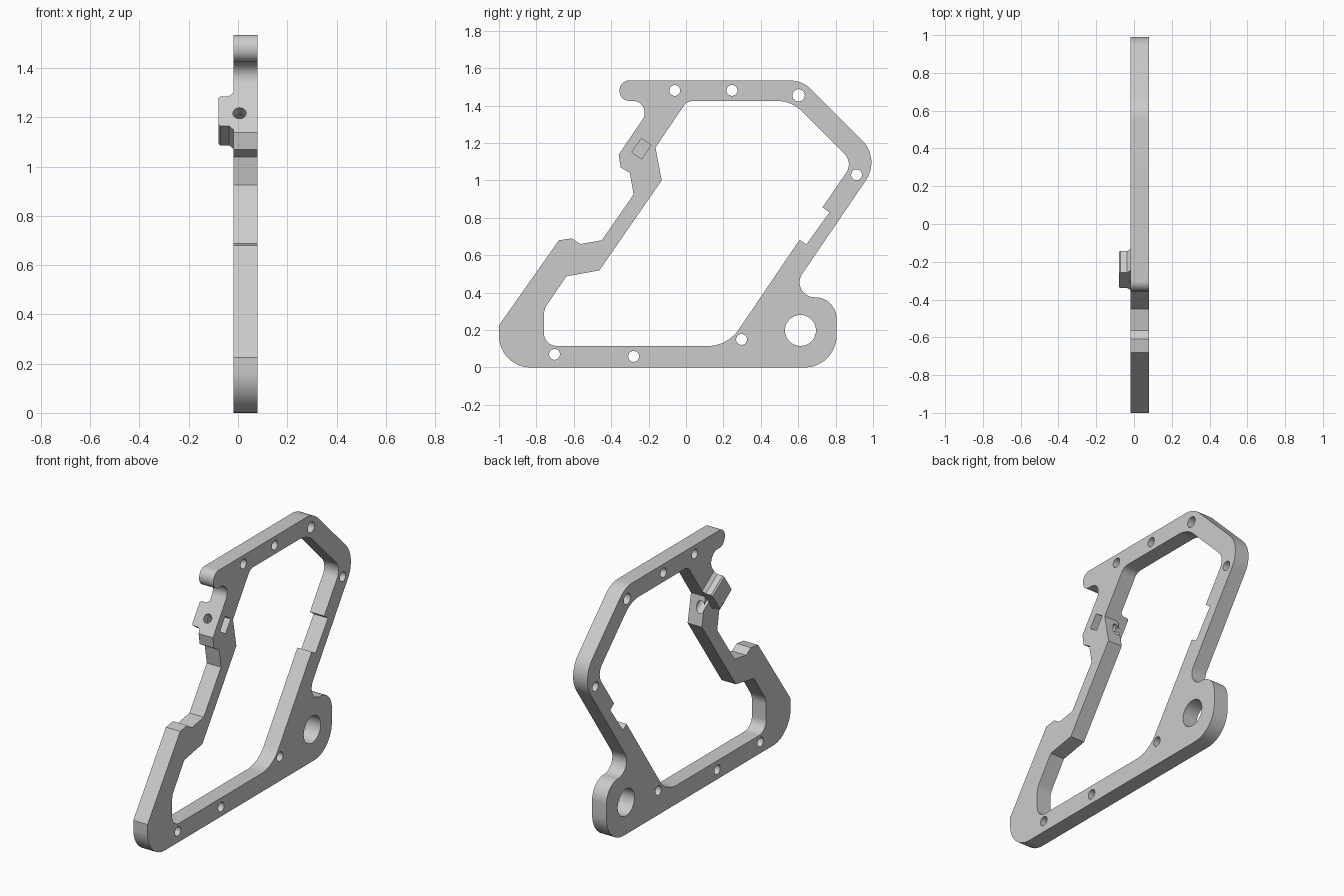
import bpy, bmesh, math
from mathutils import Vector, Matrix

cube = bpy.data.objects.get("Cube")
if cube:
    bpy.data.objects.remove(cube, do_unlink=True)

grey = bpy.data.materials.new("plain grey")
grey.use_nodes = True
grey.diffuse_color = (0.6, 0.6, 0.6, 1)
grey.node_tree.nodes["Principled BSDF"].inputs["Base Color"].default_value = (0.6, 0.6, 0.6, 1)

BACK, FACE = -0.018, 0.08          # plate thickness along x
ALONG = Vector((0, 0.565, 0.825)).normalized()    # direction of the slanted arm
ACROSS = Vector((0, ALONG.z, -ALONG.y))


def rounded(corners, steps=12):
    """Turn (y, z[, radius]) corners into an outline with arcs."""
    out = []
    for i, c in enumerate(corners):
        p = Vector(c[:2])
        if len(c) == 2:
            out.append(p)
            continue
        a = (Vector(corners[i - 1][:2]) - p).normalized()
        b = (Vector(corners[(i + 1) % len(corners)][:2]) - p).normalized()
        half = a.angle(b) / 2
        centre = p + (a + b).normalized() * c[2] / math.sin(half)
        start = p + a * c[2] / math.tan(half) - centre
        end = p + b * c[2] / math.tan(half) - centre
        sweep = start.angle_signed(end)
        for k in range(steps + 1):
            out.append(centre + Matrix.Rotation(-sweep * k / steps, 2) @ start)
    return out


def prism(name, points, offset):
    """Extrude a flat loop of 3D points along an offset vector."""
    bm = bmesh.new()
    face = bm.faces.new([bm.verts.new(p) for p in points])
    new = bmesh.ops.extrude_face_region(bm, geom=[face])["geom"]
    bmesh.ops.translate(bm, vec=offset, verts=[v for v in new if isinstance(v, bmesh.types.BMVert)])
    bmesh.ops.recalc_face_normals(bm, faces=bm.faces)
    mesh = bpy.data.meshes.new(name)
    bm.to_mesh(mesh)
    bm.free()
    mesh.materials.append(grey)
    obj = bpy.data.objects.new(name, mesh)
    bpy.context.collection.objects.link(obj)
    return obj


def slab(name, outline, x0, x1):
    return prism(name, [(x0, p[0], p[1]) for p in outline], Vector((x1 - x0, 0, 0)))


def circle(y, z, r, n=32):
    return [(y + r * math.cos(math.tau * k / n), z + r * math.sin(math.tau * k / n)) for k in range(n)]


def combine(target, tool, operation):
    mod = target.modifiers.new(operation.lower(), "BOOLEAN")
    mod.operation, mod.solver, mod.object = operation, "EXACT", tool
    bpy.context.view_layer.objects.active = target
    bpy.ops.object.modifier_apply(modifier=mod.name)
    bpy.data.objects.remove(tool, do_unlink=True)


# Outer outline of the plate
outer = [(-1, 0, .17), (-1, .225), (-.68, .68), (-.61, .69), (-.565, .66), (-.45, .68),
         (-.28, .925), (-.3, 1.04), (-.35, 1.07), (-.36, 1.138), (-.165, 1.425, .0625),
         (-.355, 1.425, .052), (-.355, 1.535, .052), (.622, 1.535, .17), (1.041, 1.116, .17),
         (.536, .375, .08), (.805, .375, .114), (.805, 0, .17)]
frame = slab("side_frame", rounded(outer), BACK, FACE)

# Support block with flared root on the back of the arm
root = Vector((0, -.34, 1.165)) + ACROSS * .001
section = [(.01, -.018), (BACK, -.018), (-.036, 0), (-.072, 0), (-.08, .01),
           (-.08, .137), (-.072, .147), (-.036, .147), (BACK, .165), (.01, .165)]
block = prism("support_block", [root + Vector((x, 0, 0)) + ALONG * s for x, s in section], ACROSS * .138)
combine(frame, block, "UNION")

# Large window with its stepped edge
inner = [(-.76, .115, .07), (-.76, .31, .1), (-.64, .487), (-.463, .519), (-.13, 1),
         (-.163, 1.176), (.006, 1.425, .06), (.565, 1.425, .19), (.894, 1.096, .08),
         (.73, .856), (.767, .829), (.644, .658), (.607, .682), (.222, .115, .2)]
combine(frame, slab("window_cutter", rounded(inner), -.2, .2), "DIFFERENCE")

# Bolt holes and the large pivot hole
for y, z, r in [(-.06, 1.481, .029), (.246, 1.481, .029), (.602, 1.455, .033), (.912, 1.03, .029),
                (.297, .15, .029), (-.28, .059, .029), (-.703, .07, .029), (.612, .198, .083)]:
    combine(frame, slab("hole_cutter", circle(y, z, r), -.2, .2), "DIFFERENCE")

# Nut pocket and the screw hole crossing it
nut = Vector((0, -.238, 1.17))
corners = [nut + ALONG * a * .045 + ACROSS * b * .032 for a, b in ((-1, -1), (1, -1), (1, 1), (-1, 1))]
combine(frame, slab("pocket_cutter", [(c.y, c.z) for c in corners], -.04, .2), "DIFFERENCE")
ring = [nut - ACROSS * .15 + Vector((.006 + u, 0, 0)) + ALONG * v for u, v in circle(0, 0, .027)]
combine(frame, prism("screw_cutter", ring, ACROSS * .3), "DIFFERENCE")

# Smooth arcs, sharp edges
bpy.ops.object.select_all(action="DESELECT")
frame.select_set(True)
bpy.context.view_layer.objects.active = frame
bpy.ops.object.shade_smooth_by_angle(angle=math.radians(30))
